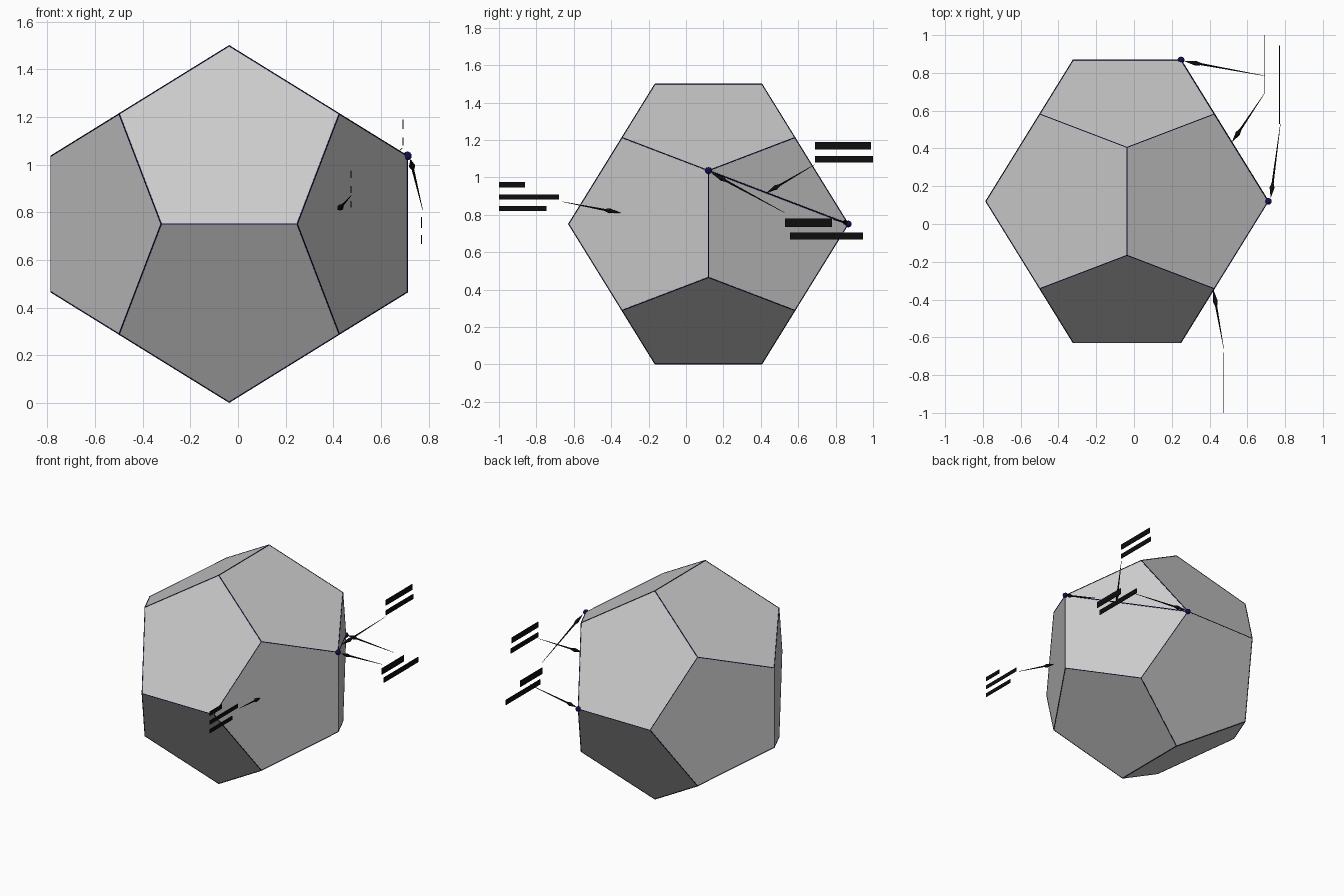
import bpy, bmesh, math
from mathutils import Vector, Matrix

if "Cube" in bpy.data.objects:
    bpy.data.objects.remove(bpy.data.objects["Cube"])

C = Vector((-0.037, 0.12, 0.751))
c = 0.748
a = c / ((1 + math.sqrt(5)) / 2)
b = c - a


def material(name, col):
    m = bpy.data.materials.new(name)
    m.diffuse_color = (*col, 1)
    m.use_nodes = True
    m.node_tree.nodes["Principled BSDF"].inputs["Base Color"].default_value = m.diffuse_color
    return m


navy = material("navy", (0.005, 0.005, 0.09))
black = material("black", (0.004, 0.004, 0.004))


def finish(bm, name, mat=None):
    me = bpy.data.meshes.new(name)
    bm.to_mesh(me)
    bm.free()
    ob = bpy.data.objects.new(name, me)
    bpy.context.collection.objects.link(ob)
    if mat:
        me.materials.append(mat)
    return ob


def rod(bm, p, q, r1, r2, n=8):
    """Tapered rod from p (radius r1) to q (radius r2)."""
    d = q - p
    mat = Matrix.Translation((p + q) / 2) @ d.to_track_quat('Z', 'Y').to_matrix().to_4x4()
    bmesh.ops.create_cone(bm, cap_ends=True, segments=n, radius1=r1, radius2=r2,
                          depth=d.length, matrix=mat)


# Regular dodecahedron: hull of its 20 corners, coplanar triangles merged
bm = bmesh.new()
s = (-1, 1)
for x in s:
    for y in s:
        for z in s:
            bm.verts.new(C + Vector((x * a, y * a, z * a)))
for u in s:
    for v in s:
        for p in ((0, u * b, v * c), (u * b, v * c, 0), (v * c, 0, u * b)):
            bm.verts.new(C + Vector(p))
bmesh.ops.convex_hull(bm, input=bm.verts[:])
bmesh.ops.dissolve_limit(bm, angle_limit=0.05, verts=bm.verts[:], edges=bm.edges[:])
bmesh.ops.recalc_face_normals(bm, faces=bm.faces[:])
edges = [(e.verts[0].co.copy(), e.verts[1].co.copy()) for e in bm.edges]
finish(bm, "dodecahedron")

# Thin edge lines
bm = bmesh.new()
for p, q in edges:
    rod(bm, p, q, 0.0025, 0.0025, 6)
finish(bm, "edge_lines", navy)

# Two marked corners of one face and the diagonal between them
v1 = C + Vector((c, 0, b))
v2 = C + Vector((b, c, 0))
bm = bmesh.new()
rod(bm, v1, v2, 0.0035, 0.0035)
finish(bm, "diagonal_segment", navy)
for i, v in enumerate((v1, v2)):
    bm = bmesh.new()
    bmesh.ops.create_uvsphere(bm, u_segments=20, v_segments=12, radius=0.018,
                              matrix=Matrix.Translation(v))
    for f in bm.faces:
        f.smooth = True
    finish(bm, f"corner_marker_{i + 1}", navy)


# Pointer arrows: tapering tail plus conical head
def arrow(name, start, tip):
    p, q = Vector(start), Vector(tip)
    d = (q - p).normalized()
    neck = q - d * 0.06
    bm = bmesh.new()
    rod(bm, p, neck, 0.001, 0.006)
    rod(bm, neck - d * 0.03, neck, 0.005, 0.013, 12)
    rod(bm, neck, q, 0.013, 0.001, 12)
    finish(bm, name, black)


arrow("segment_arrow", (0.69, 0.69, 1.07), (0.52, 0.435, 0.92))
arrow("corner_arrow_1", (0.775, 0.53, 0.81), (0.724, 0.14, 1.022))
arrow("corner_arrow_2", (0.69, 0.785, 0.775), (0.268, 0.862, 0.757))
arrow("face_arrow", (0.475, -0.66, 0.87), (0.42, -0.35, 0.81))


# Blank strips standing where the label lines sit (facing +x)
def strips(name, x, rows):
    bm = bmesh.new()
    for y0, y1, z0, z1 in rows:
        bmesh.ops.create_cube(bm, size=1, matrix=Matrix.Translation(
            (x, (y0 + y1) / 2, (z0 + z1) / 2)) @ Matrix.Diagonal((0.004, y1 - y0, z1 - z0, 1)))
    finish(bm, name, black)


strips("segment_label_strips", 0.692, [(0.69, 0.99, 1.15, 1.19), (0.69, 1.0, 1.08, 1.115)])
strips("corner_label_strips", 0.77, [(0.53, 0.78, 0.735, 0.78), (0.555, 0.945, 0.668, 0.705)])
strips("face_label_strips", 0.475, [(-1.0, -0.86, 0.945, 0.975),
                                    (-1.0, -0.68, 0.882, 0.91),
                                    (-1.0, -0.745, 0.82, 0.848)])
